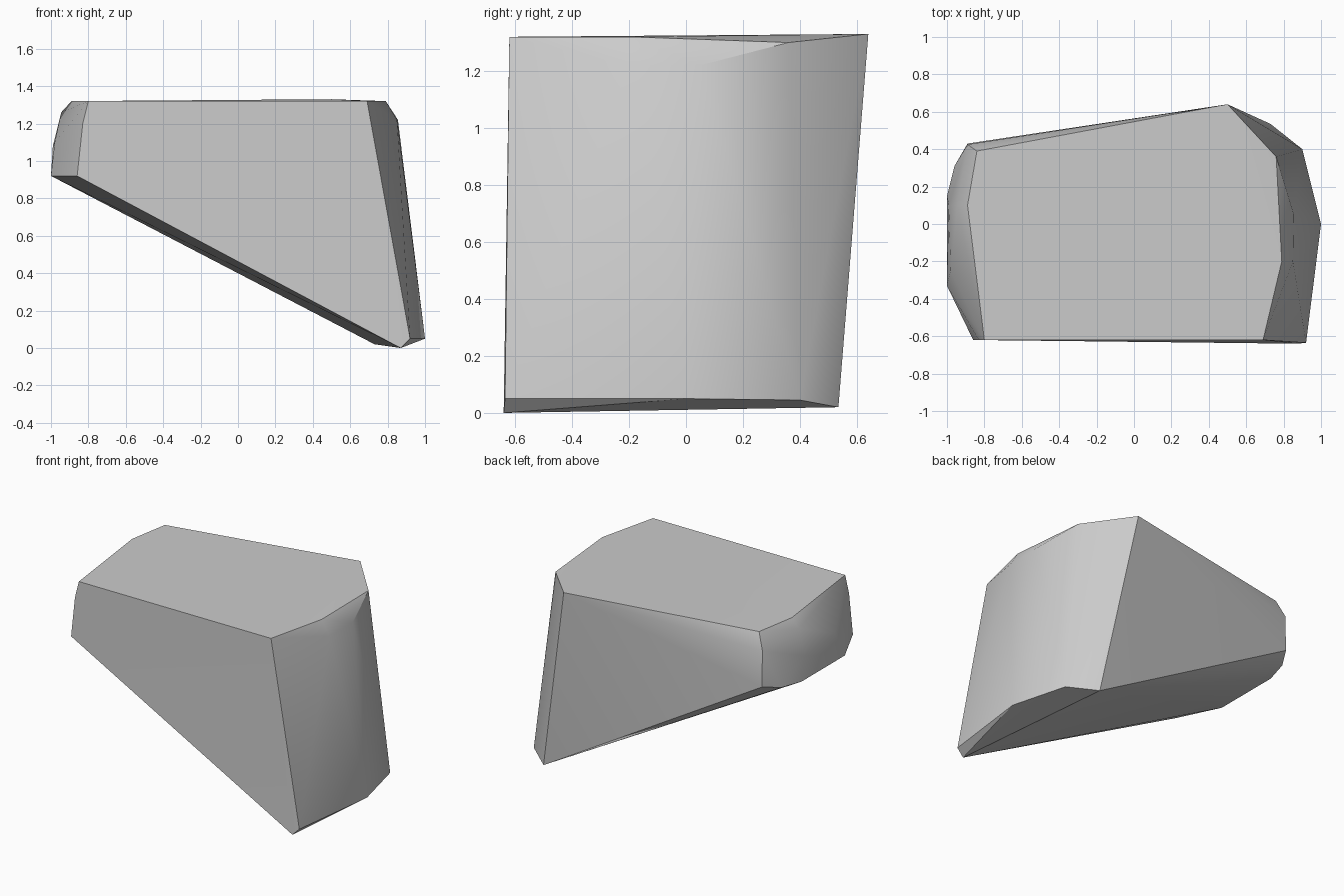
import bpy, bmesh, math

cube = bpy.data.objects.get("Cube")
if cube:
    bpy.data.objects.remove(cube, do_unlink=True)

# Plain stone grey
grey = bpy.data.materials.new("stone_grey")
grey.use_nodes = True
colour = (0.6, 0.6, 0.6, 1)
grey.diffuse_color = colour
grey.node_tree.nodes["Principled BSDF"].inputs["Base Color"].default_value = colour

# Flat top outline
top = [(-.80, -.62, 1.32), (.69, -.62, 1.32), (.79, -.2, 1.32), (.76, .36, 1.3),
       (.50, .64, 1.33), (-.84, .39, 1.32), (-.89, .1, 1.32)]
# Low rim of the tall end
low_end = [(.87, -.64, 0), (.92, -.635, .05), (1, 0, .05), (.9, .4, .045), (.73, .535, .02)]
# Lower rim of the short end
high_end = [(-.86, -.62, .92), (-1, -.33, .92), (-1, .15, .92), (-.96, .31, .93), (-.89, .43, .96)]
# Rounded shoulders of both ends
shoulders = [(-.83, -.62, 1.2), (-.945, .1, 1.26), (-.99, .1, 1.08), (-.98, -.25, 1.1),
             (-.89, .425, 1.21), (.855, .05, 1.22), (.85, -.2, 1.22)]

# Wrap the outlines into one chiselled boulder
bm = bmesh.new()
for p in top + low_end + high_end + shoulders:
    bm.verts.new(p)
hull = bmesh.ops.convex_hull(bm, input=bm.verts[:])
loose = [v for v in bm.verts if not v.link_faces]
bmesh.ops.delete(bm, geom=loose, context='VERTS')
bmesh.ops.dissolve_limit(bm, angle_limit=math.radians(1), verts=bm.verts[:], edges=bm.edges[:])
bmesh.ops.recalc_face_normals(bm, faces=bm.faces[:])
mesh = bpy.data.meshes.new("boulder")
bm.to_mesh(mesh)
bm.free()
mesh.materials.append(grey)
boulder = bpy.data.objects.new("boulder", mesh)
bpy.context.collection.objects.link(boulder)

# Soft ends, crisp main edges
bpy.context.view_layer.objects.active = boulder
boulder.select_set(True)
bpy.ops.object.shade_smooth_by_angle(angle=math.radians(32))
